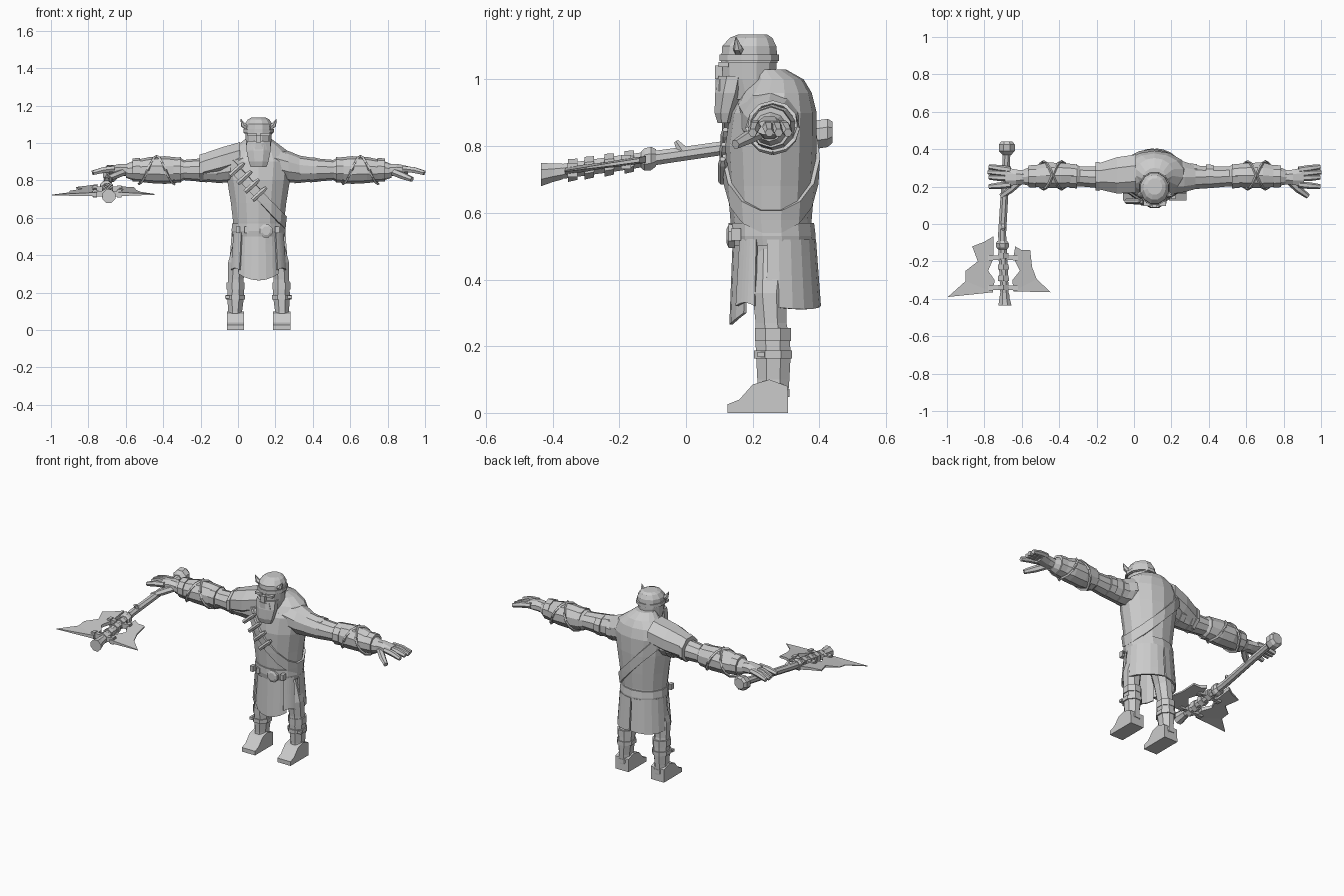
import bpy
import bmesh
from math import cos, sin, pi, radians
from mathutils import Vector

if "Cube" in bpy.data.objects:
    bpy.data.objects.remove(bpy.data.objects["Cube"], do_unlink=True)

# One plain colour for the whole figure
grey = bpy.data.materials.new("plain grey")
grey.use_nodes = True
grey.diffuse_color = (0.6, 0.6, 0.6, 1)
grey.node_tree.nodes["Principled BSDF"].inputs["Base Color"].default_value = (0.6, 0.6, 0.6, 1)

BODY_X = 0.11  # body's centre line; the axe makes the whole off-centre


def finish(name, bm, origin=BODY_X, mirror=False, thickness=0):
    bmesh.ops.recalc_face_normals(bm, faces=bm.faces)
    mesh = bpy.data.meshes.new(name)
    bm.to_mesh(mesh)
    bm.free()
    mesh.materials.append(grey)
    obj = bpy.data.objects.new(name, mesh)
    obj.location.x = origin
    bpy.context.collection.objects.link(obj)
    if mirror:
        obj.modifiers.new("Mirror", "MIRROR")
    if thickness:
        solid = obj.modifiers.new("Solidify", "SOLIDIFY")
        solid.thickness = thickness
        solid.offset = 1
    return obj


def skin(bm, rings):
    """Bridge a list of point rings and cap the ends."""
    loops = [[bm.verts.new(p) for p in ring] for ring in rings]
    n = len(loops[0])
    for a, b in zip(loops, loops[1:]):
        for i in range(n):
            j = (i + 1) % n
            bm.faces.new((a[i], a[j], b[j], b[i]))
    bm.faces.new(loops[0][::-1])
    bm.faces.new(loops[-1])


def loft(name, axis, rows, sides=10, **options):
    """Ellipses along an axis; row = position, centre u, centre v, radius u, radius v."""
    bm = bmesh.new()
    rings = []
    for t, u, v, ru, rv in rows:
        ring = []
        for i in range(sides):
            a = 2 * pi * (i + 0.5) / sides
            p, q = u + ru * cos(a), v + rv * sin(a)
            ring.append({"x": (t, p, q), "y": (p, t, q), "z": (p, q, t)}[axis])
        rings.append(ring)
    skin(bm, rings)
    return finish(name, bm, **options)


def tube(name, points, radii, sides=6, **options):
    """Round bar that follows points with a radius at each."""
    bm = bmesh.new()
    pts = [Vector(p) for p in points]
    rings = []
    for k, p in enumerate(pts):
        direction = pts[min(k + 1, len(pts) - 1)] - pts[max(k - 1, 0)]
        turn = direction.to_track_quat("Z", "Y")
        r = radii[k] if isinstance(radii, (list, tuple)) else radii
        rings.append([p + turn @ Vector((r * cos(2 * pi * i / sides), r * sin(2 * pi * i / sides), 0))
                      for i in range(sides)])
    skin(bm, rings)
    return finish(name, bm, **options)


def box(name, centre, size, **options):
    bm = bmesh.new()
    bmesh.ops.create_cube(bm, size=1)
    for v in bm.verts:
        v.co = Vector([c + s * x for c, s, x in zip(centre, size, v.co)])
    return finish(name, bm, **options)


# Torso
torso = loft("torso", "z", [
    (.48, 0, .26, .13, .115), (.58, 0, .255, .14, .122), (.68, 0, .255, .152, .13),
    (.8, 0, .255, .172, .137), (.9, 0, .262, .185, .13), (.96, 0, .272, .155, .105),
    (1.0, 0, .275, .1, .078), (1.03, 0, .25, .06, .05)], sides=14)

# Bandolier: a slanted slice of the torso, thickened
bm = bmesh.new()
bm.from_mesh(torso.data)
slant = Vector((.74, 0, .67))
for sign in (-1, 1):
    bmesh.ops.bisect_plane(bm, geom=bm.verts[:] + bm.edges[:] + bm.faces[:],
                           plane_co=Vector((0, 0, .725)) + slant * sign * .025,
                           plane_no=slant * sign, clear_outer=True)
finish("bandolier", bm, thickness=.012)
for k in range(4):
    mid = Vector((-.115 + .04 * k, .122 - .004 * k, .86 - .044 * k))
    tube("bandolier_peg", [mid - slant * .05, mid + slant * .03, mid + slant * .05],
         [.014, .014, .009])

# Belt and buckle
loft("belt", "z", [(.5, 0, .26, .142, .127), (.53, 0, .258, .148, .131), (.57, 0, .256, .145, .128)], sides=14)
loft("belt_buckle", "y", [(.145, .04, .53, .036, .038), (.128, .04, .53, .036, .038), (.122, .04, .53, .022, .024)], sides=8)
for d in (-.11, -.065, .1):
    box("belt_stud", (d, .15, .535), (.022, .03, .035))


def panel(name, start, end, bottom, dip, flare, mirror=False):
    """Hanging cloth around the hips between two angles in degrees."""
    bm = bmesh.new()
    steps, rows = 6, 4
    grid = []
    for r in range(rows + 1):
        f = r / rows
        line = []
        for s in range(steps + 1):
            a = radians(start + (end - start) * s / steps)
            low = bottom - dip * sin(pi * s / steps)
            wide = flare * f
            line.append(bm.verts.new(((.135 + wide) * cos(a), .26 + (.12 + wide) * sin(a), .52 + (low - .52) * f)))
        grid.append(line)
    for a, b in zip(grid, grid[1:]):
        for s in range(steps):
            bm.faces.new((a[s], a[s + 1], b[s + 1], b[s]))
    return finish(name, bm, mirror=mirror, thickness=.01)


# Skirt
panel("skirt_front_flap", -138, -42, .3, .035, .01)
panel("skirt_front_side", -50, -22, .32, -.01, .015, mirror=True)
panel("skirt_back", -8, 89, .32, .01, .015, mirror=True)

# Legs, boots and straps
loft("legs", "z", [
    (.5, .07, .26, .06, .07), (.36, .115, .25, .052, .055), (.27, .122, .255, .045, .05),
    (.22, .122, .26, .048, .056), (.17, .123, .262, .048, .056), (.1, .125, .262, .04, .052),
    (.02, .125, .258, .045, .05)], sides=8, mirror=True)
for z, r, h in ((.235, .053, .02), (.175, .056, .012), (.06, .047, .012)):
    loft("boot_strap", "z", [(z - h, .123, .261, r, r + .006), (z + h, .123, .261, r, r + .006)],
         sides=8, mirror=True)
box("boot_strap_pin", (.155, .225, .175), (.05, .02, .016), mirror=True)
bm = bmesh.new()
side = [(.125, 0), (.125, .026), (.16, .04), (.2, .085), (.25, .1), (.305, .08), (.306, 0)]
skin(bm, [[(d, y, z) for y, z in side] for d in (.078, .17)])
finish("feet", bm, mirror=True)

# Arms
loft("arms", "x", [
    (.06, .26, .9, .11, .085), (.16, .252, .872, .085, .085), (.22, .25, .86, .066, .072),
    (.31, .25, .855, .06, .062), (.4, .255, .855, .056, .054), (.42, .26, .855, .062, .066),
    (.5, .26, .855, .07, .074), (.58, .26, .855, .072, .07), (.66, .255, .852, .056, .056),
    (.71, .25, .85, .038, .036)], mirror=True)
for d, w, r in ((.21, .018, .072), (.295, .02, .067), (.435, .02, .068), (.655, .02, .064)):
    loft("arm_band", "x", [(d - w, .255, .856, r, r), (d + w, .255, .856, r - .003, r - .003)], mirror=True)

# Crossed lacing on the forearms
for turn in (1, -1):
    path = []
    for k in range(13):
        a = turn * 2 * pi * k / 12
        path.append((.45 + .19 * k / 12, .26 + .074 * sin(a), .855 - .074 * cos(a)))
    tube("forearm_lacing", path, .008, sides=4, mirror=True)

# Hands with fingers and thumb
loft("palms", "x", [(.68, .25, .852, .038, .036), (.74, .25, .857, .044, .034), (.8, .252, .855, .055, .022)],
     sides=8, mirror=True)
for y, tip_y, reach in ((.21, .2, .885), (.245, .25, .885), (.268, .278, .89), (.29, .306, .885)):
    tube("finger", [(.77, y, .862), (.83, (y + tip_y) / 2, .855), (reach, tip_y, .84)],
         [.017, .018, .013], mirror=True)
tube("thumb", [(.72, .23, .845), (.77, .185, .825), (.82, .148, .805)], [.02, .02, .014], mirror=True)

# Shoulder guard on the right
loft("shoulder_guard", "x", [(-.3, .255, .872, .075, .075), (-.2, .26, .9, .105, .082),
                             (-.1, .27, .93, .11, .08)], sides=8)
loft("shoulder_guard_rim", "x", [(-.315, .255, .865, .082, .078), (-.295, .255, .87, .084, .08)], sides=8)

# Head, beard and cap
loft("head", "z", [(.94, 0, .2, .06, .07), (1.0, 0, .19, .07, .083), (1.06, 0, .19, .074, .084)], sides=12)
loft("beard", "z", [(.87, 0, .115, .045, .022), (.9, 0, .117, .057, .034), (.96, 0, .13, .07, .046),
                    (1.01, 0, .14, .068, .046)], sides=8)
loft("moustache", "z", [(.965, 0, .105, .05, .018), (1.0, 0, .11, .04, .024)], sides=8)
loft("cap", "z", [(1.05, 0, .19, .08, .088), (1.1, 0, .19, .077, .084), (1.125, 0, .195, .06, .066),
                  (1.135, 0, .2, .04, .045)], sides=12)
loft("cap_band", "z", [(1.055, 0, .19, .085, .092), (1.075, 0, .19, .084, .092)], sides=12)
tube("horns", [(.06, .16, 1.085), (.082, .155, 1.095), (.095, .15, 1.127)], [.018, .014, .002], mirror=True)
box("nose", (0, .105, 1.022), (.026, .035, .04))
box("brows", (.035, .112, 1.045), (.05, .03, .014), mirror=True)


# Axe
def haft_z(y):
    return .778 + .145 * y


def haft_part(name, rows, sides=8):
    loft(name, "y", [(y, x, haft_z(y), r, r) for y, x, r in rows], sides=sides, origin=0)


haft_part("axe_haft", [(.4, -.68, .022), (.2, -.69, .022), (-.05, -.705, .023), (-.2, -.7, .025), (-.42, -.69, .024)])
haft_part("axe_pommel", [(.37, -.68, .026), (.39, -.68, .046), (.425, -.68, .046), (.44, -.68, .034)])
haft_part("axe_collar", [(-.09, -.705, .028), (-.105, -.704, .038), (-.125, -.703, .036), (-.135, -.702, .026)])
haft_part("axe_end_wrap", [(-.37, -.692, .026), (-.4, -.692, .03), (-.435, -.69, .038)])
for y in (-.17, -.23, -.29, -.34):
    haft_part("axe_binding", [(y - .014, -.698, .034), (y + .014, -.698, .032)], sides=6)
tube("haft_thorn", [(-.02, 0, 0)] and [(-.7, -.01, .785), (-.7, -.03, .815)], [.02, .008], origin=0)
for y in (-.18, -.34):
    box("blade_bracket", (-.7, y, haft_z(y)), (.16, .024, .03), origin=0)
    for x in (-.765, -.635):
        box("bracket_rivet", (x, y, haft_z(y)), (.022, .03, .042), origin=0)

wide_blade = [(-.75, -.065), (-.8, -.095), (-.865, -.12), (-.835, -.2), (-.9, -.25), (-.9, -.305),
              (-.995, -.39), (-.755, -.365), (-.745, -.3), (-.78, -.25), (-.75, -.18)]
small_blade = [(-.635, -.12), (-.6, -.14), (-.555, -.14), (-.545, -.23), (-.52, -.295), (-.445, -.365),
               (-.645, -.36), (-.65, -.3), (-.61, -.25), (-.645, -.18)]
for name, outline in (("wide_blade", wide_blade), ("small_blade", small_blade)):
    bm = bmesh.new()
    layers = []
    for sign in (-1, 1):
        # Thick beside the haft, thin at the cutting edge
        layers.append([(x, y, haft_z(y) + sign * max(.002, .014 - .06 * abs(x + .7))) for x, y in outline])
    skin(bm, layers)
    bmesh.ops.triangulate(bm, faces=[f for f in bm.faces if len(f.verts) > 4])
    finish(name, bm, origin=0)
